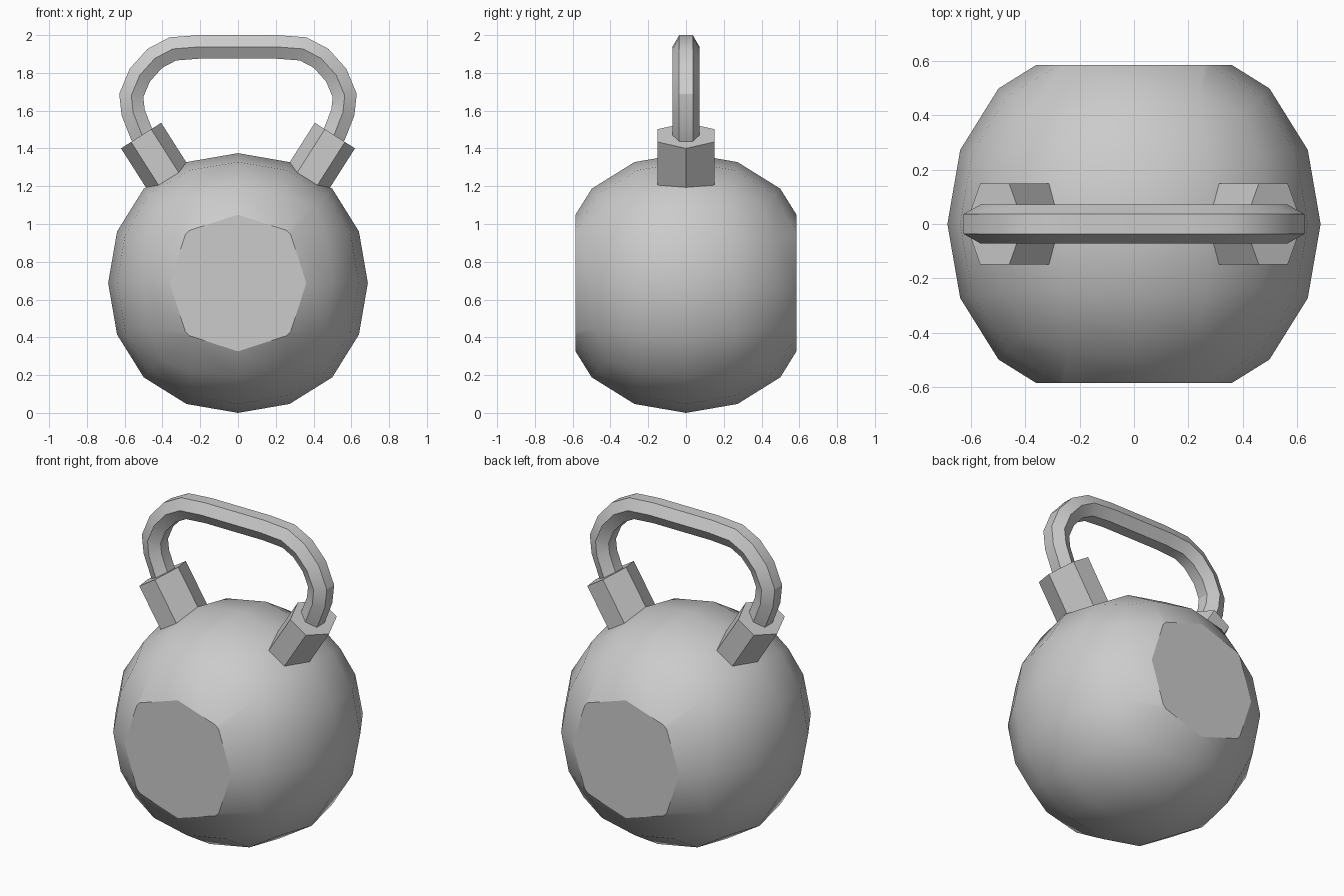
import bpy, bmesh, math
from mathutils import Vector, Matrix

if "Cube" in bpy.data.objects:
    bpy.data.objects.remove(bpy.data.objects["Cube"])


def finish(name, bm, angle=28):
    bmesh.ops.recalc_face_normals(bm, faces=bm.faces)
    me = bpy.data.meshes.new(name)
    bm.to_mesh(me)
    bm.free()
    ob = bpy.data.objects.new(name, me)
    bpy.context.collection.objects.link(ob)
    bpy.ops.object.select_all(action='DESELECT')
    ob.select_set(True)
    bpy.context.view_layer.objects.active = ob
    bpy.ops.object.shade_smooth_by_angle(angle=math.radians(angle))
    return ob


# Ball: subdivided cube scaled to radius, with flat front and back discs
R = 0.6875
bpy.ops.mesh.primitive_cube_add(size=2)
cube = bpy.context.object
mod = cube.modifiers.new("round", 'SUBSURF')
mod.levels = 2
bpy.ops.object.modifier_apply(modifier=mod.name)
bm = bmesh.new()
bm.from_mesh(cube.data)
bpy.data.objects.remove(cube)
top = max(v.co.z for v in bm.verts)
bmesh.ops.scale(bm, vec=Vector((1, 1, 1)) * (R / top), verts=bm.verts)
bmesh.ops.translate(bm, vec=(0, 0, R), verts=bm.verts)
for side in (-1, 1):
    cut = bmesh.ops.bisect_plane(
        bm, geom=bm.verts[:] + bm.edges[:] + bm.faces[:],
        plane_co=(0, side * 0.585, 0), plane_no=(0, side, 0), clear_outer=True)
    rim = [g for g in cut['geom_cut'] if isinstance(g, bmesh.types.BMEdge)]
    bmesh.ops.edgeloop_fill(bm, edges=rim)
finish("ball", bm)

# Handle: hexagonal bar swept along an arch
half = [(0.47, 1.40), (0.51, 1.475), (0.555, 1.59), (0.565, 1.68), (0.52, 1.788),
        (0.44, 1.877), (0.345, 1.927), (0.20, 1.938)]
path = [Vector((x, 0, z)) for x, z in half]
path += [Vector((-p.x, 0, p.z)) for p in reversed(path)]
bm = bmesh.new()
rings = []
for i, p in enumerate(path):
    t = (path[min(i + 1, len(path) - 1)] - p).normalized() if i < len(path) - 1 else (p - path[i - 1]).normalized()
    s = (p - path[i - 1]).normalized() if i else t
    tan = (s + t).normalized()
    n = Vector((tan.z, 0, -tan.x)) / max(tan.dot(t), 0.5)
    rings.append([bm.verts.new(p + 0.072 * (Vector((0, math.cos(a), 0)) + n * math.sin(a)))
                  for a in (k * math.pi / 3 for k in range(6))])
for a, b in zip(rings, rings[1:]):
    for k in range(6):
        bm.faces.new((a[k], a[(k + 1) % 6], b[(k + 1) % 6], b[k]))
bm.faces.new(rings[0])
bm.faces.new(rings[-1])
finish("handle", bm)

# Collars: leaning six-sided blocks where the handle meets the ball
for side, name in ((-1, "left_collar"), (1, "right_collar")):
    bm = bmesh.new()
    bmesh.ops.create_cone(bm, cap_ends=True, segments=6, radius1=1, radius2=1, depth=0.31)
    # turn so that two corners lie in the plane of the handle
    if max(v.co.x for v in bm.verts) < 0.95:
        bmesh.ops.rotate(bm, verts=bm.verts, matrix=Matrix.Rotation(math.pi / 6, 3, 'Z'))
    bmesh.ops.scale(bm, vec=(0.126, 0.15 / math.cos(math.pi / 6), 1), verts=bm.verts)
    bmesh.ops.translate(bm, vec=(0, 0, -0.155), verts=bm.verts)
    bmesh.ops.rotate(bm, verts=bm.verts, matrix=Matrix.Rotation(side * math.radians(32.5), 3, 'Y'))
    bmesh.ops.translate(bm, vec=(side * 0.513, 0, 1.468), verts=bm.verts)
    finish(name, bm)
